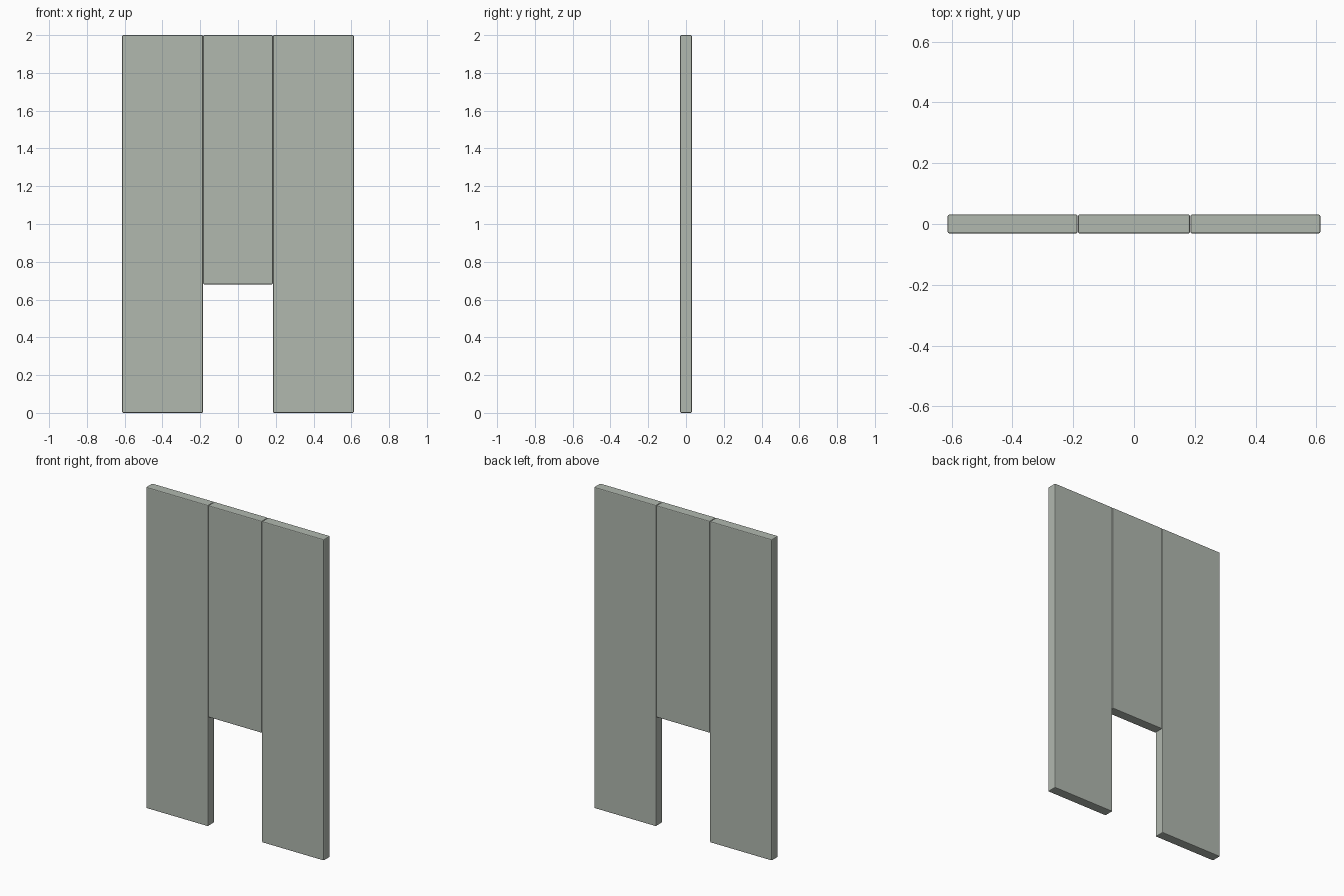
import bpy
import bmesh

if "Cube" in bpy.data.objects:
    bpy.data.objects.remove(bpy.data.objects["Cube"])

HALF_DEPTH = 0.031
TOP = 2.0

# Dark grey-green paint
paint = bpy.data.materials.new("grey_green_paint")
paint.diffuse_color = (0.44, 0.48, 0.43, 1)
paint.use_nodes = True
paint.node_tree.nodes["Principled BSDF"].inputs["Base Color"].default_value = paint.diffuse_color


def panel(name, x0, x1, z0):
    """Upright board with softly rounded edges."""
    bm = bmesh.new()
    bmesh.ops.create_cube(bm, size=1)
    for v in bm.verts:
        v.co.x = x0 if v.co.x < 0 else x1
        v.co.y = -HALF_DEPTH if v.co.y < 0 else HALF_DEPTH
        v.co.z = z0 if v.co.z < 0 else TOP
    bmesh.ops.bevel(bm, geom=bm.edges[:], offset=0.005, segments=2,
                    profile=0.5, affect='EDGES')
    mesh = bpy.data.meshes.new(name)
    bm.to_mesh(mesh)
    bm.free()
    mesh.materials.append(paint)
    obj = bpy.data.objects.new(name, mesh)
    bpy.context.collection.objects.link(obj)
    return obj


# Full-height side panels
panel("left_panel", -0.613, -0.186, 0.0)
panel("right_panel", 0.186, 0.613, 0.0)

# Shorter centre panel, leaving an opening below
panel("centre_panel", -0.184, 0.184, 0.681)
